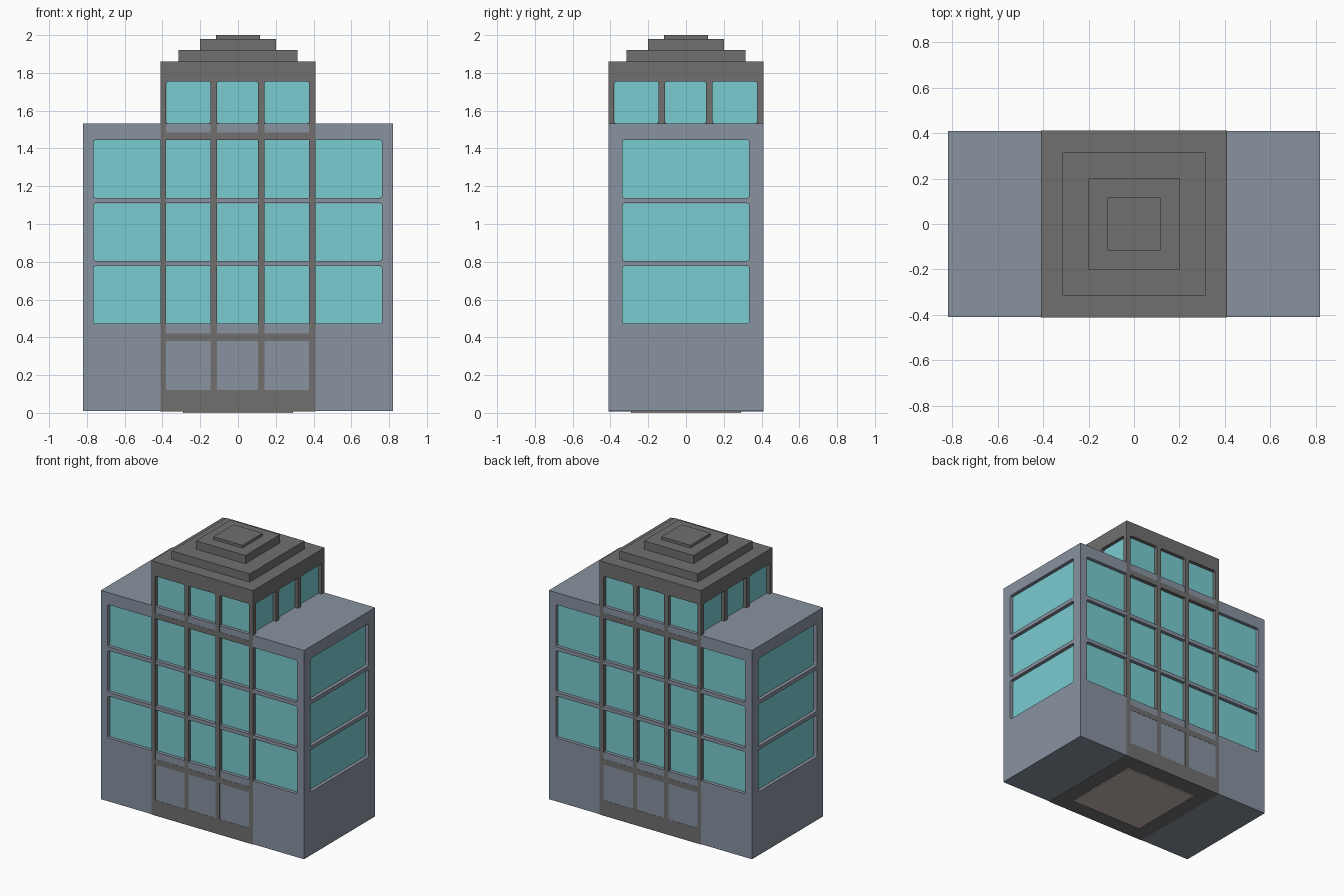
import bpy, bmesh
from mathutils import Vector

if "Cube" in bpy.data.objects:
    bpy.data.objects.remove(bpy.data.objects["Cube"])


def material(name, rgb):
    m = bpy.data.materials.new(name)
    m.diffuse_color = [(c / 255 / 12.92 if c < 11 else ((c / 255 + 0.055) / 1.055) ** 2.4)
                       for c in rgb] + [1]
    m.use_nodes = True
    m.node_tree.nodes["Principled BSDF"].inputs["Base Color"].default_value = m.diffuse_color
    return m


SLATE = material("slate_wall", (137, 147, 160))
GREY = material("dark_grey_stone", (113, 112, 111))
GLASS = material("teal_glass", (121, 204, 208))
SOLE = material("pale_base", (200, 187, 180))


def add_box(bm, lo, hi, axis=None, radius=0.0):
    """Box from corner to corner; edges along the given axis may be rounded."""
    lo, hi = Vector(lo), Vector(hi)
    verts = bmesh.ops.create_cube(bm, size=1)["verts"]
    for v in verts:
        v.co = Vector((lo[i] if v.co[i] < 0 else hi[i]) for i in range(3))
    if axis is not None:
        edges = {e for v in verts for e in v.link_edges
                 if abs(e.verts[0].co[axis] - e.verts[1].co[axis]) > 1e-5}
        bmesh.ops.bevel(bm, geom=list(edges), offset=radius, segments=2,
                        profile=0.5, affect='EDGES')


def make_object(name, bm, mat):
    bmesh.ops.recalc_face_normals(bm, faces=bm.faces)
    me = bpy.data.meshes.new(name)
    bm.to_mesh(me)
    bm.free()
    me.materials.append(mat)
    ob = bpy.data.objects.new(name, me)
    bpy.context.collection.objects.link(ob)
    return ob


def boxes(name, mat, items):
    bm = bmesh.new()
    for lo, hi in items:
        add_box(bm, lo, hi)
    return make_object(name, bm, mat)


def wall_box(axis, side, face, depth, u0, u1, z0, z1):
    """Corners of a box sunk from (or standing in) a wall facing +/- axis."""
    a, b = sorted((side * face, side * (face - depth)))
    return ((u0, a, z0), (u1, b, z1)) if axis == 1 else ((a, u0, z0), (b, u1, z1))


def cut_windows(body, windows):
    """windows: (axis, side, face, recess, u0, u1, z0, z1)"""
    cut, glass = bmesh.new(), bmesh.new()
    for axis, side, face, recess, u0, u1, z0, z1 in windows:
        add_box(cut, *wall_box(axis, side, face + 0.05, recess + 0.05, u0, u1, z0, z1),
                axis=axis, radius=0.012)
        # thin pane lying on the floor of the recess
        add_box(glass, *wall_box(axis, side, face - recess + 0.003, 0.005,
                                 u0 + 0.0005, u1 - 0.0005, max(z0, GLASS_LOW[0]), z1 - 0.0005),
                axis=axis, radius=0.012)
    cutter = make_object("window_cutter", cut, SLATE)
    cutter.hide_render = True
    make_object(body.name + "_glass", glass, GLASS)
    mod = body.modifiers.new("windows", 'BOOLEAN')
    mod.operation, mod.solver, mod.object = 'DIFFERENCE', 'EXACT', cutter
    bpy.context.view_layer.objects.active = body
    bpy.ops.object.modifier_apply(modifier=mod.name)
    bpy.data.objects.remove(cutter)


GLASS_LOW = [0.0]
W, D, ROOF, TOP = 0.82, 0.41, 1.533, 1.86
FRONT = D + 0.0015          # tower frame sits just proud of the wall
ROWS = [(0.472, 0.778), (0.805, 1.11), (1.138, 1.445)]
BAYS = [(-0.38, -0.145), (-0.112, 0.107), (0.14, 0.377)]

# main block with three storeys of windows on every side
block = boxes("main_block", SLATE, [((-W, -D, 0.01), (W, D, ROOF))])
wins = []
for s in (-1, 1):
    for z0, z1 in ROWS:
        wins.append((1, s, D, 0.028, -0.765, 0.763, z0, z1))
        wins.append((0, s, W, 0.028, -0.337, 0.335, z0, z1))
cut_windows(block, wins)

# upper tower with three open bays on every side
tower = boxes("upper_tower", GREY, [((-D, -FRONT, ROOF), (D, FRONT, TOP))])
GLASS_LOW[0] = ROOF
wins = []
for s in (-1, 1):
    for u0, u1 in BAYS:
        wins.append((1, s, FRONT, 0.028, u0, u1, 1.485, 1.755))
        wins.append((0, s, D, 0.028, u0, u1, 1.485, 1.755))
cut_windows(tower, wins)

# tower frame on front and back: posts between the bays, and cross bars
edges = [-D] + [u for bay in BAYS for u in bay] + [D]
frame = []
for s in (-1, 1):
    for u0, u1 in zip(edges[::2], edges[1::2]):
        frame.append(wall_box(1, s, FRONT, 0.032, u0, u1, 0.01, ROOF))
    for u0, u1 in BAYS:
        for z0, z1 in [(0.01, 0.12), (0.38, 0.42), (1.445, 1.485)]:
            frame.append(wall_box(1, s, FRONT, 0.032, u0, u1, z0, z1))
boxes("tower_frame", GREY, frame)

# stepped roof
for i, (r, z0, z1) in enumerate([(0.315, TOP, 1.92), (0.2, 1.92, 1.98), (0.117, 1.98, 2.0)]):
    boxes("roof_step_%d" % (i + 1), GREY, [((-r, -r, z0), (r, r, z1))])

# underside of the tower and base plate
boxes("tower_foot", GREY, [((-D, -FRONT, 0.008), (D, FRONT, 0.012))])
boxes("base_plate", SOLE, [((-0.29, -0.29, 0.0), (0.29, 0.29, 0.009))])
